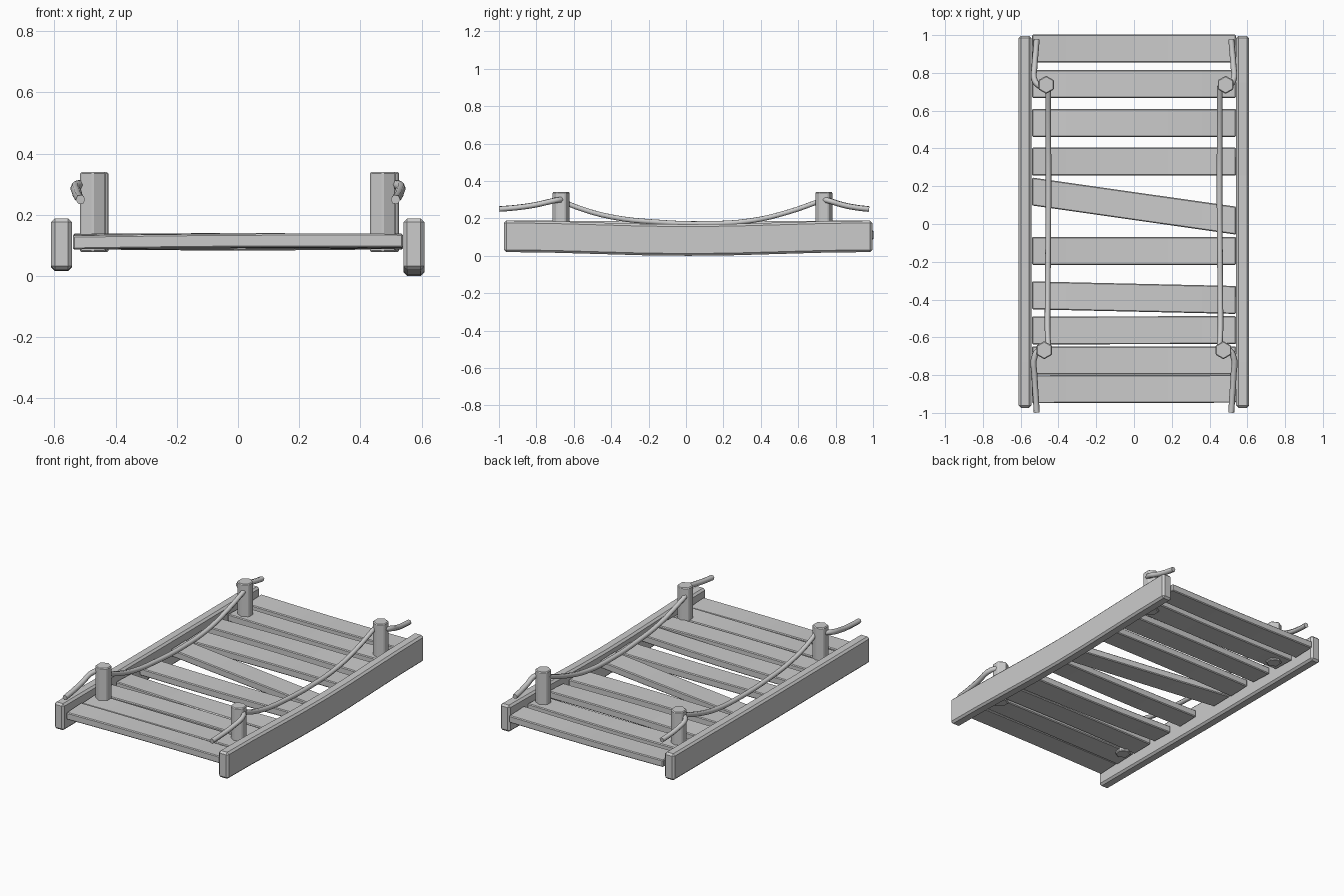
import bpy, bmesh, math, random
from mathutils import Vector

if "Cube" in bpy.data.objects:
    bpy.data.objects.remove(bpy.data.objects["Cube"])

random.seed(4)


def finish(name, bm, bevel=0.0):
    bmesh.ops.recalc_face_normals(bm, faces=bm.faces)
    me = bpy.data.meshes.new(name)
    bm.to_mesh(me)
    bm.free()
    ob = bpy.data.objects.new(name, me)
    bpy.context.collection.objects.link(ob)
    if bevel:
        m = ob.modifiers.new("bevel", "BEVEL")
        m.width = bevel
        m.segments = 1
        m.limit_method = 'ANGLE'
        m.angle_limit = math.radians(50)
    return ob


def loft(name, sections, bevel):
    """Skin a list of matching closed cross-sections and cap the ends."""
    bm = bmesh.new()
    rings = [[bm.verts.new(p) for p in s] for s in sections]
    n = len(rings[0])
    for a, b in zip(rings, rings[1:]):
        for i in range(n):
            j = (i + 1) % n
            bm.faces.new((a[i], a[j], b[j], b[i]))
    bm.faces.new(rings[0])
    bm.faces.new(rings[-1])
    return finish(name, bm, bevel)


def side_rail(name, x, sag):
    sections = []
    for k in range(9):
        t = k / 8
        y = -0.973 + 1.969 * t
        d = sag * math.sin(math.pi * t) ** 2
        x0, x1, z0, z1 = x - 0.034, x + 0.034, 0.02 - d, 0.188 - d
        sections.append([(x0, y, z0), (x1, y, z0), (x1, y, z1), (x0, y, z1)])
    loft(name, sections, 0.012)


def plank(name, y_left, y_right, sag, twist):
    sections = []
    for k in range(7):
        t = k / 6
        x = -0.54 + 1.08 * t
        y = y_left + (y_right - y_left) * t
        d = sag * math.sin(math.pi * t)
        w = twist * (t - 0.5)
        h = 0.074
        sections.append([(x, y - h, 0.090 - d - w), (x, y + h, 0.090 - d + w),
                         (x, y + h, 0.135 - d + w), (x, y - h, 0.135 - d - w)])
    loft(name, sections, 0.005)


def post(name, x, y):
    bm = bmesh.new()
    bmesh.ops.create_cone(bm, cap_ends=True, segments=6, radius1=0.048,
                          radius2=0.048, depth=0.262)
    bmesh.ops.translate(bm, verts=bm.verts, vec=(x, y, 0.209))
    finish(name, bm, 0.005)


def rope(name, points, radius=0.015):
    cu = bpy.data.curves.new(name, 'CURVE')
    cu.dimensions = '3D'
    cu.bevel_depth = radius
    cu.bevel_resolution = 1
    cu.use_fill_caps = True
    cu.resolution_u = 4
    sp = cu.splines.new('BEZIER')
    sp.bezier_points.add(len(points) - 1)
    for bp, p in zip(sp.bezier_points, points):
        bp.co = Vector(p)
        bp.handle_left_type = bp.handle_right_type = 'AUTO'
    ob = bpy.data.objects.new(name, cu)
    bpy.context.collection.objects.link(ob)


# Side rails, the right one sagging
side_rail("left_rail", -0.577, 0.003)
side_rail("right_rail", 0.575, 0.020)

# Deck planks: centre y at left end and right end
rows = [(-0.875, -0.872), (-0.722, -0.722), (-0.563, -0.562), (-0.378, -0.402),
        (-0.142, -0.142), (0.172, 0.018), (0.330, 0.330), (0.535, 0.535),
        (0.742, 0.742), (0.928, 0.928)]
for i, (yl, yr) in enumerate(rows):
    plank(f"plank_{i + 1}", yl, yr, random.uniform(-0.006, 0.007),
          random.uniform(-0.008, 0.008))

# Hexagonal posts
posts = {"front_left": (-0.475, -0.668), "front_right": (0.473, -0.668),
         "back_left": (-0.465, 0.737), "back_right": (0.485, 0.737)}
for key, (x, y) in posts.items():
    post(key + "_post", x, y)

# Hanging hand ropes and the loose tails wrapped around the posts
for side, s in (("left", -1), ("right", 1)):
    rope(side + "_rope", [(s * 0.452, -0.66, 0.292), (s * 0.457, -0.59, 0.262),
                          (s * 0.457, -0.40, 0.208), (s * 0.455, -0.15, 0.180),
                          (s * 0.453, 0.10, 0.172), (s * 0.453, 0.35, 0.188),
                          (s * 0.454, 0.55, 0.235), (s * 0.454, 0.73, 0.298)])
    for end, e, y0, y1 in (("front", -1, -0.66, -0.998), ("back", 1, 0.73, 0.978)):
        L = y1 - y0
        rope(f"{end}_{side}_rope_tail",
             [(s * 0.485, y0 - e * 0.01, 0.302), (s * 0.524, y0 + L * 0.10, 0.297),
              (s * 0.526, y0 + L * 0.45, 0.271), (s * 0.520, y0 + L * 0.75, 0.257),
              (s * 0.515, y1, 0.250)], 0.016)
